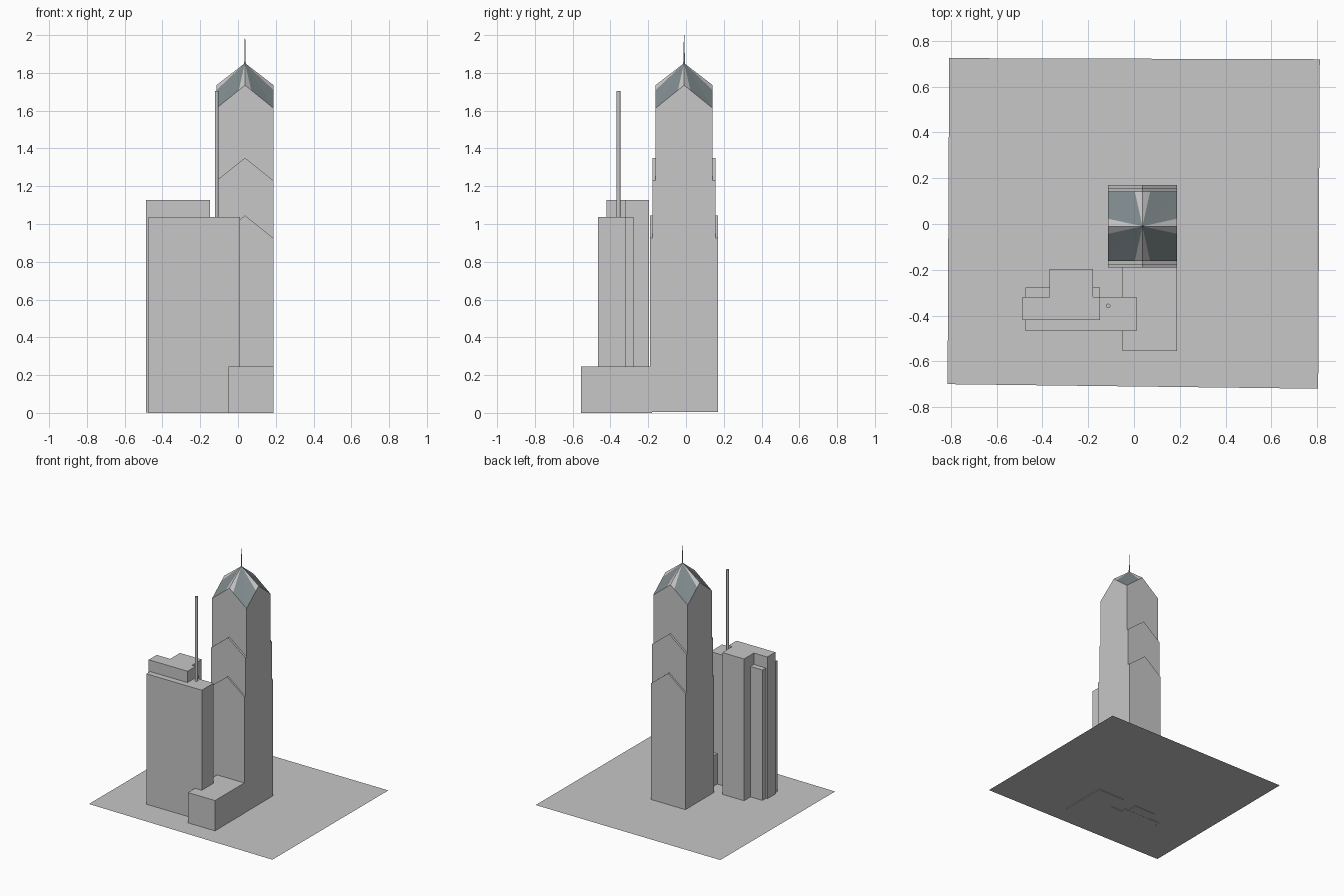
import bpy, bmesh
from mathutils import Vector

cube = bpy.data.objects.get("Cube")
if cube:
    bpy.data.objects.remove(cube)


def make_material(name, color):
    mat = bpy.data.materials.new(name)
    mat.use_nodes = True
    mat.diffuse_color = (*color, 1)
    mat.node_tree.nodes["Principled BSDF"].inputs["Base Color"].default_value = (*color, 1)
    return mat


stone = make_material("pale grey stone", (0.58, 0.57, 0.575))
glass = make_material("blue grey roof glass", (0.22, 0.26, 0.27))


def finish(name, bm, *mats):
    bmesh.ops.remove_doubles(bm, verts=bm.verts[:], dist=0.0001)
    bmesh.ops.recalc_face_normals(bm, faces=bm.faces[:])
    mesh = bpy.data.meshes.new(name)
    bm.to_mesh(mesh)
    bm.free()
    for mat in mats:
        mesh.materials.append(mat)
    obj = bpy.data.objects.new(name, mesh)
    bpy.context.collection.objects.link(obj)
    return obj


def prism(name, profile, offset, mat):
    """Extrude a flat outline along an offset into a closed solid."""
    bm = bmesh.new()
    base = bm.faces.new([bm.verts.new(p) for p in profile])
    new = bmesh.ops.extrude_face_region(bm, geom=[base], use_keep_orig=True)["geom"]
    moved = [v for v in new if isinstance(v, bmesh.types.BMVert)]
    bmesh.ops.translate(bm, verts=moved, vec=offset)
    return finish(name, bm, mat)


def block(name, plan, bottom, top):
    return prism(name, [(x, y, bottom) for x, y in plan], (0, 0, top - bottom), stone)


def rod(name, x, y, bottom, top, r1, r2, sides):
    bm = bmesh.new()
    bmesh.ops.create_cone(bm, cap_ends=True, segments=sides, radius1=r1, radius2=r2,
                          depth=top - bottom)
    bmesh.ops.translate(bm, verts=bm.verts[:], vec=(x, y, (top + bottom) / 2))
    return finish(name, bm, stone)


# Ground sheet
bm = bmesh.new()
bm.faces.new([bm.verts.new((x, y, 0.005)) for x, y in
              [(-0.815, -0.70), (0.805, -0.72), (0.812, 0.72), (-0.808, 0.725)]])
finish("ground", bm, stone)

# Low podium
block("podium", [(-0.05, -0.555), (0.188, -0.555), (0.188, -0.18), (-0.05, -0.18)], 0, 0.245)

# Neighbouring slab, its taller core and the mast
block("slab", [(-0.475, -0.467), (0.01, -0.467), (0.01, -0.32), (-0.148, -0.32),
               (-0.148, -0.277), (-0.475, -0.277)], 0, 1.037)
block("slab_core", [(-0.488, -0.42), (-0.148, -0.42), (-0.148, -0.32), (-0.18, -0.32),
                    (-0.18, -0.197), (-0.37, -0.197), (-0.37, -0.32), (-0.488, -0.32)],
      0.001, 1.127)
rod("mast", -0.113, -0.358, 1.03, 1.705, 0.01, 0.01, 12)

# Main tower: square shaft with a gable on each side and a faceted crown
cx, cy, half = 0.037, -0.01, 0.151
base_z, eave, peak, tip = 0.006, 1.613, 1.735, 1.852
apex = Vector((cx, cy, tip))


def corner(sx, sy, z):
    return Vector((cx + sx * half, cy + sy * half, z))


bm = bmesh.new()


def face(points, index):
    bm.faces.new([bm.verts.new(p) for p in points]).material_index = index


for sx, sy in [(1, 0), (0, 1), (-1, 0), (0, -1)]:
    a = corner(sx - sy, sy + sx, eave)
    b = corner(sx + sy, sy - sx, eave)
    top = corner(sx, sy, peak)
    qa, qb = top.lerp(a, 0.22), top.lerp(b, 0.22)
    foot_a, foot_b = a.copy(), b.copy()
    foot_a.z = foot_b.z = base_z
    face([foot_a, a, qa, top, qb, b, foot_b], 0)
    # Pale strips on both sides of each ridge
    face([apex, top, qa], 0)
    face([apex, top, qb], 0)
    # Glass facets
    face([apex, qa, a], 1)
    face([apex, qb, b], 1)
face([corner(sx, sy, base_z) for sx, sy in [(1, 1), (-1, 1), (-1, -1), (1, -1)]], 0)
finish("tower", bm, stone, glass)

# Gabled setbacks on the front and back of the tower
for name, front, back, ridge in [("upper_setback", -0.177, 0.157, 1.35),
                                 ("lower_setback", -0.19, 0.17, 1.045)]:
    low = ridge - 0.12
    profile = [(cx - half, front, base_z), (cx + half, front, base_z),
               (cx + half, front, low), (cx, front, ridge), (cx - half, front, low)]
    prism(name, profile, (0, back - front, 0), stone)

# Spire
rod("spire", cx, cy, 1.84, 2.0, 0.005, 0.001, 6)
